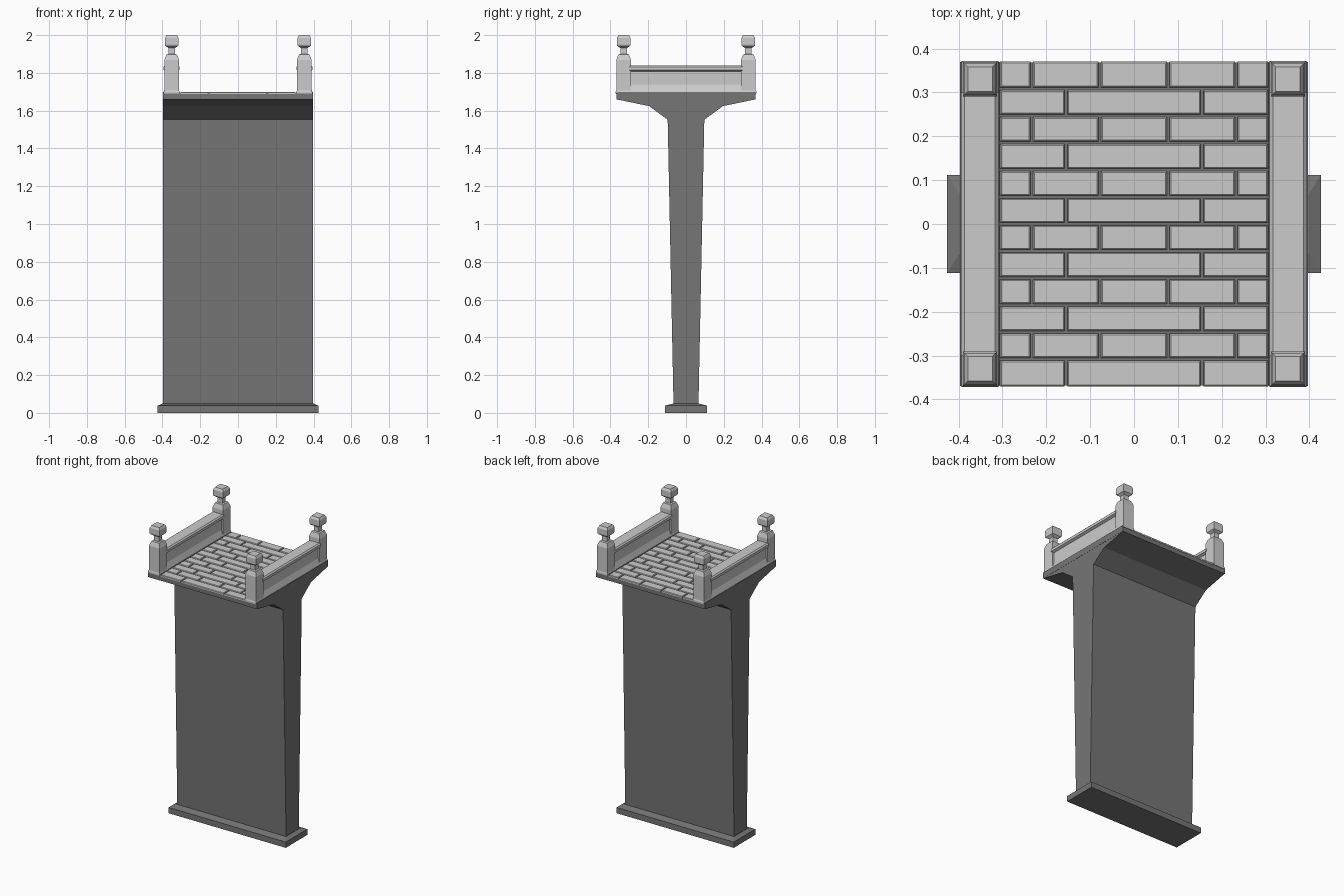
import bpy, bmesh

if "Cube" in bpy.data.objects:
    bpy.data.objects.remove(bpy.data.objects["Cube"])


def material(name, v):
    m = bpy.data.materials.new(name)
    m.diffuse_color = (v, v, v, 1)
    m.use_nodes = True
    m.node_tree.nodes["Principled BSDF"].inputs["Base Color"].default_value = m.diffuse_color
    return m


DARK = material("dark stone", 0.18)
LIGHT = material("light stone", 0.60)


def finish(name, bm, mat):
    bmesh.ops.recalc_face_normals(bm, faces=bm.faces)
    me = bpy.data.meshes.new(name)
    bm.to_mesh(me)
    bm.free()
    me.materials.append(mat)
    ob = bpy.data.objects.new(name, me)
    bpy.context.collection.objects.link(ob)
    return ob


def loft(bm, rings):
    """Join rings of points with quads and cap both ends."""
    vs = [[bm.verts.new(p) for p in r] for r in rings]
    n = len(vs[0])
    for a, b in zip(vs, vs[1:]):
        for i in range(n):
            j = (i + 1) % n
            bm.faces.new((a[i], a[j], b[j], b[i]))
    bm.faces.new(vs[0])
    bm.faces.new(vs[-1])


def rect(x0, x1, y0, y1, z):
    return [(x0, y0, z), (x1, y0, z), (x1, y1, z), (x0, y1, z)]


# Pier with flared head, extruded across x
half = [(0.066, 0.04), (0.097, 1.552), (0.195, 1.624), (0.368, 1.66), (0.368, 1.692)]
prof = half + [(-y, z) for y, z in reversed(half)]
bm = bmesh.new()
loft(bm, [[(x, y, z) for y, z in prof] for x in (-0.396, 0.396)])
finish("pier", bm, DARK)

# Foot slab with chamfered top
bm = bmesh.new()
loft(bm, [rect(-a, a, -b, b, z) for a, b, z in
          [(0.426, 0.112, 0), (0.426, 0.112, 0.038), (0.40, 0.07, 0.049)]])
finish("foot_slab", bm, DARK)

# Paving bricks in running bond
bm = bmesh.new()
ROWS, Y, X, GAP, BEV = 12, 0.37, 0.308, 0.003, 0.003
pitch = 2 * Y / ROWS
for r in range(ROWS):
    joints = [-0.155, 0.155] if r % 2 == 0 else [-0.233, -0.078, 0.078, 0.233]
    ends = [-X] + joints + [X]
    y0, y1 = -Y + r * pitch + GAP, -Y + (r + 1) * pitch - GAP
    if r == 0:
        y0 = -Y
    if r == ROWS - 1:
        y1 = Y
    for a, b in zip(ends, ends[1:]):
        a, b = a + GAP, b - GAP
        loft(bm, [rect(a, b, y0, y1, 1.688), rect(a, b, y0, y1, 1.697),
                  rect(a + BEV, b - BEV, y0 + BEV, y1 - BEV, 1.70)])
finish("paving_bricks", bm, LIGHT)

# Square post outline: half width, height
POST = [(0.042, 1.69), (0.042, 1.70), (0.039, 1.708), (0.039, 1.868), (0.028, 1.897),
        (0.018, 1.90), (0.018, 1.932), (0.034, 1.943), (0.036, 1.95), (0.036, 1.985), (0.028, 2.0)]
# Parapet cross-section: sloped foot, thin wall, overhanging rail (half thickness, height)
WALL = [(0.042, 1.70), (0.027, 1.738), (0.027, 1.808), (0.043, 1.815), (0.043, 1.832), (0.035, 1.84)]
wall_prof = WALL + [(-d, z) for d, z in reversed(WALL)]

for s, side in ((-1, "left"), (1, "right")):
    cx = s * 0.352
    bm = bmesh.new()
    loft(bm, [rect(cx - 0.045, cx + 0.045, -0.369, 0.369, z) for z in (1.66, 1.70)])
    finish(side + "_kerb", bm, DARK)
    bm = bmesh.new()
    loft(bm, [[(cx + d, y, z) for d, z in wall_prof] for y in (-0.30, 0.30)])
    finish(side + "_parapet", bm, LIGHT)
    for t, end in ((-1, "front"), (1, "back")):
        px, py = s * 0.351, t * 0.33
        bm = bmesh.new()
        loft(bm, [rect(px - h, px + h, py - h, py + h, z) for h, z in POST])
        finish(f"{end}_{side}_post", bm, LIGHT)
